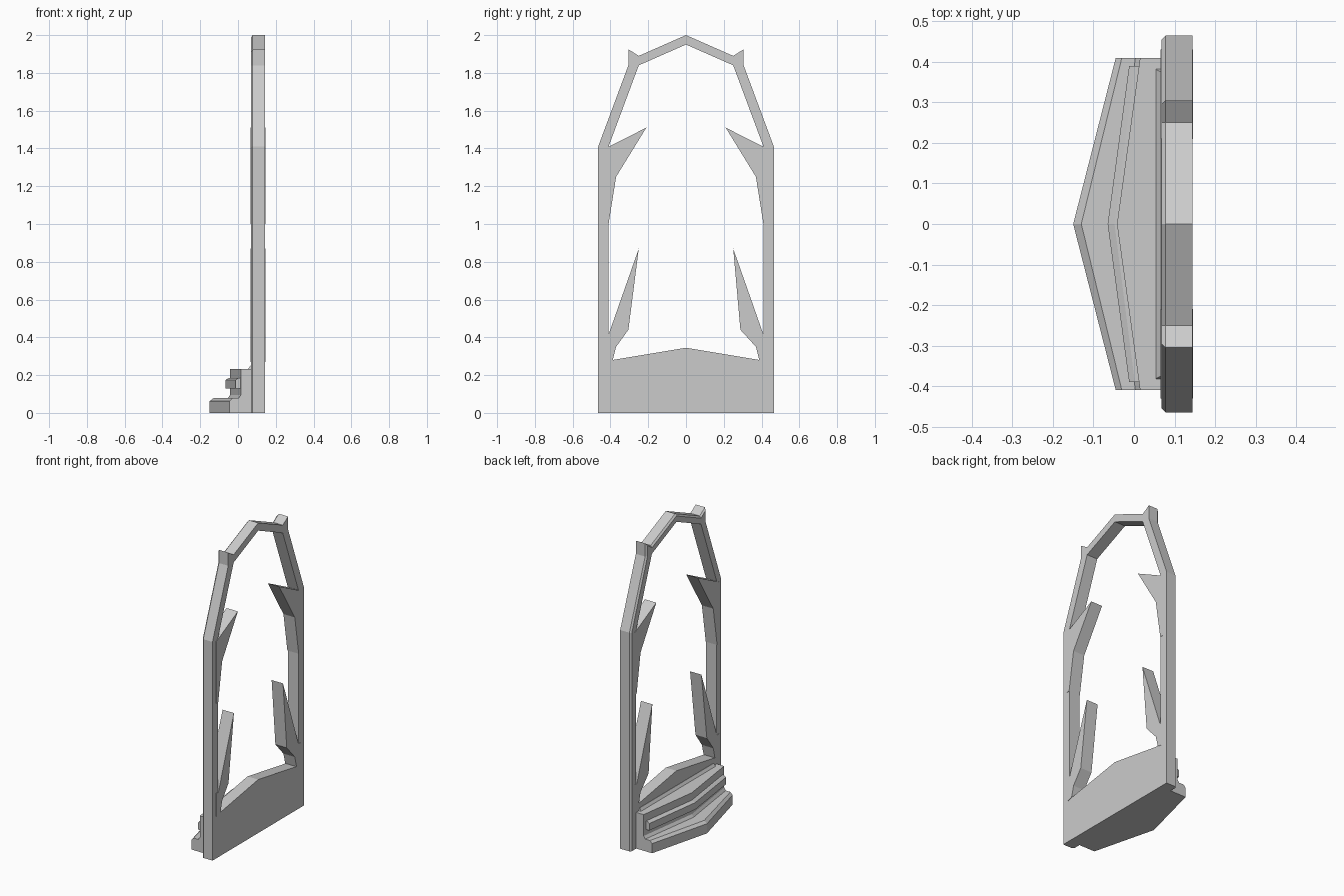
import bpy, bmesh

if "Cube" in bpy.data.objects:
    bpy.data.objects.remove(bpy.data.objects["Cube"])


def loft(name, rings, mirror=False):
    """Skin a list of equal-length rings, cap both ends, optionally mirror across y = 0."""
    bm = bmesh.new()
    loops = [[bm.verts.new(p) for p in ring] for ring in rings]
    n = len(loops[0])
    for a, b in zip(loops, loops[1:]):
        for i in range(n):
            j = (i + 1) % n
            bm.faces.new((a[i], a[j], b[j], b[i]))
    bm.faces.new(loops[0][::-1])
    bm.faces.new(loops[-1])
    bmesh.ops.recalc_face_normals(bm, faces=bm.faces)
    if mirror:
        # open the half at the seam so the two sides weld cleanly
        seam = [f for f in bm.faces if all(abs(v.co.y) < 1e-6 for v in f.verts)]
        bmesh.ops.delete(bm, geom=seam, context='FACES_ONLY')
    mesh = bpy.data.meshes.new(name)
    bm.to_mesh(mesh)
    bm.free()
    obj = bpy.data.objects.new(name, mesh)
    bpy.context.collection.objects.link(obj)
    if mirror:
        mod = obj.modifiers.new("mirror", 'MIRROR')
        mod.use_axis = (False, True, False)
        mod.use_clip = True
    return obj


def at_x(x, profile, side=1):
    return [(x, side * y, z) for y, z in profile]


def vee(z, back, side, tip, y):
    """Half of a slab with a pointed front, pointing to -x."""
    return [(back, 0, z), (back, y, z), (side, y, z), (tip, 0, z)]


# Arched frame with a chamfered outer rim
outer = [(0, 0), (0.465, 0), (0.465, 1.41), (0.305, 1.84), (0.305, 1.925), (0.25, 1.89), (0, 2.0)]
rim = [(0, 0), (0.455, 0), (0.455, 1.408), (0.296, 1.838), (0.296, 1.91), (0.25, 1.878), (0, 1.988)]
opening = [(0, 1.95), (0.25, 1.84), (0.41, 1.41), (0.41, 0.30), (0.39, 0.28), (0, 0.345)]
loft("arched_frame", [at_x(0.068, rim + opening), at_x(0.078, outer + opening),
                      at_x(0.144, outer + opening)], mirror=True)

# Thorns growing from both inner edges, slightly thicker than the frame
for label, side, knee in (("left", -1, 0.305), ("right", 1, 0.288)):
    upper = [(0.43, 1.40), (0.408, 1.41), (0.21, 1.51), (0.37, 1.25), (0.41, 1.0), (0.43, 1.0)]
    lower = [(0.43, 0.42), (0.408, 0.42), (0.25, 0.87), (knee, 0.44), (0.37, 0.35),
             (0.388, 0.28), (0.43, 0.27)]
    for level, profile in (("upper", upper), ("lower", lower)):
        loft(f"{level}_thorn_{label}", [at_x(0.065, profile, side), at_x(0.146, profile, side)])

# Stepped plinth with a pointed front
loft("bottom_step", [vee(0, 0.072, -0.045, -0.15, 0.41),
                     vee(0.062, 0.072, -0.045, -0.15, 0.41),
                     vee(0.078, 0.072, -0.03, -0.13, 0.41)], mirror=True)
loft("plinth_block", [vee(0.07, 0.072, -0.002, -0.06, 0.41),
                      vee(0.095, 0.072, 0.015, -0.042, 0.41),
                      vee(0.233, 0.072, 0.015, -0.042, 0.41)], mirror=True)
loft("plinth_moulding", [vee(0.13, 0.03, -0.012, -0.065, 0.39),
                         vee(0.175, 0.03, -0.012, -0.065, 0.39),
                         vee(0.185, 0.03, 0.002, -0.048, 0.39)], mirror=True)

# Sloped ledge where the plinth meets the frame
loft("sill_ledge", [vee(0.225, 0.075, 0.048, 0.048, 0.385),
                    vee(0.25, 0.075, 0.066, 0.066, 0.375)], mirror=True)
